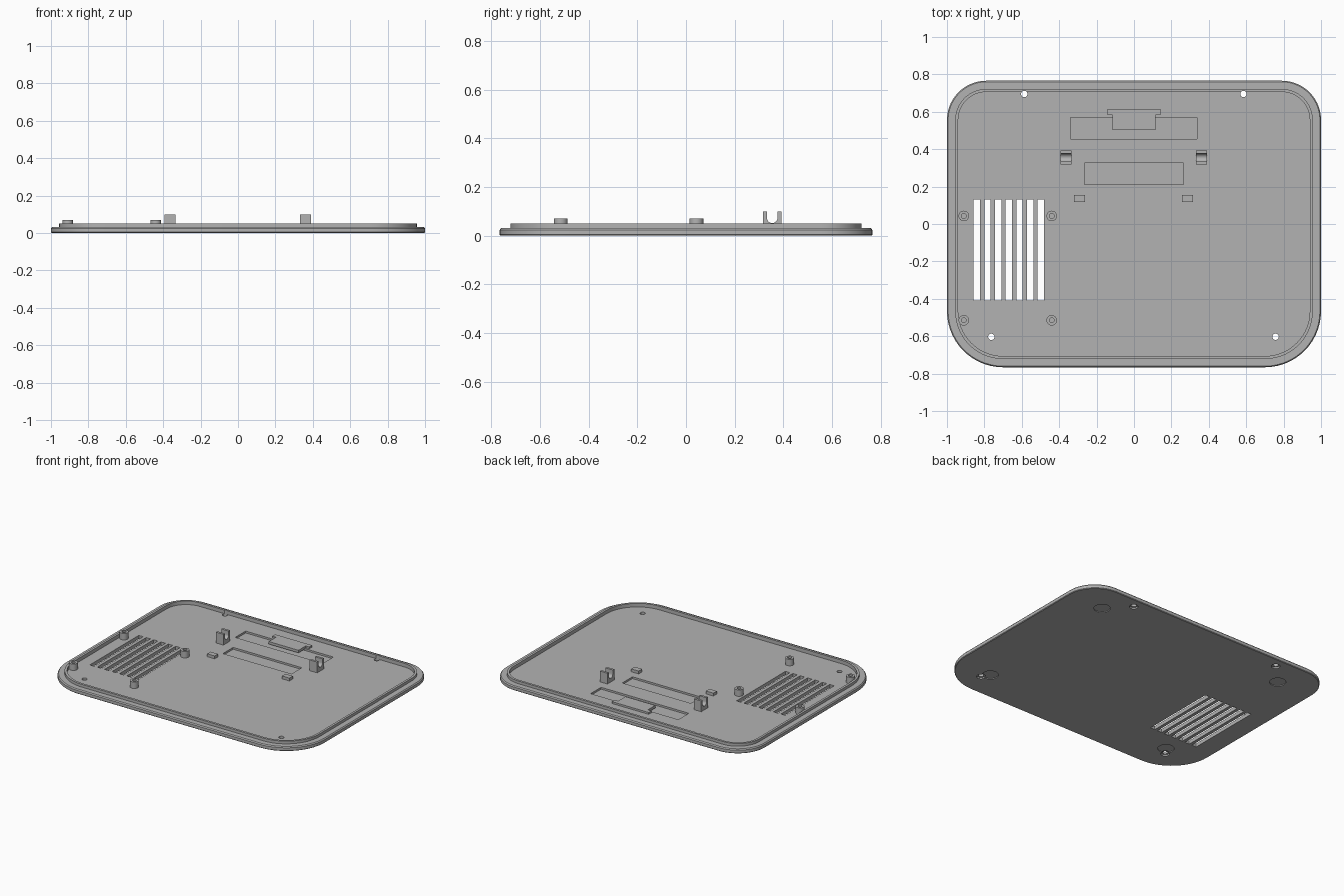
import bpy, bmesh, math
from mathutils import Matrix

cube = bpy.data.objects.get("Cube")
if cube:
    bpy.data.objects.remove(cube)

gray = bpy.data.materials.new("plain gray")
gray.use_nodes = True
colour = (0.45, 0.45, 0.45, 1)
gray.diffuse_color = colour
gray.node_tree.nodes["Principled BSDF"].inputs["Base Color"].default_value = colour

FLOOR, POCKET = 0.025, 0.012
HALF_X, HALF_Y = 1.0, 0.766


def finish(name, bm):
    bmesh.ops.recalc_face_normals(bm, faces=bm.faces)
    mesh = bpy.data.meshes.new(name)
    bm.to_mesh(mesh)
    bm.free()
    mesh.materials.append(gray)
    obj = bpy.data.objects.new(name, mesh)
    bpy.context.collection.objects.link(obj)
    return obj


def add_box(bm, x0, x1, y0, y1, z0, z1):
    m = (Matrix.Translation(((x0 + x1) / 2, (y0 + y1) / 2, (z0 + z1) / 2))
         @ Matrix.Diagonal((x1 - x0, y1 - y0, z1 - z0, 1)))
    bmesh.ops.create_cube(bm, size=1, matrix=m)


def add_cylinder(bm, x, y, r, z0, z1, sides=32):
    bmesh.ops.create_cone(bm, cap_ends=True, segments=sides, radius1=r, radius2=r,
                          depth=z1 - z0, matrix=Matrix.Translation((x, y, (z0 + z1) / 2)))


def box(name, *size):
    bm = bmesh.new()
    add_box(bm, *size)
    return finish(name, bm)


def extrude(name, outline, direction):
    """Prism from a closed outline of 3D points."""
    bm = bmesh.new()
    face = bm.faces.new([bm.verts.new(p) for p in outline])
    geom = bmesh.ops.extrude_face_region(bm, geom=[face])["geom"]
    bmesh.ops.translate(bm, vec=direction,
                        verts=[g for g in geom if isinstance(g, bmesh.types.BMVert)])
    return finish(name, bm)


def smooth(obj):
    bpy.ops.object.select_all(action='DESELECT')
    obj.select_set(True)
    bpy.context.view_layer.objects.active = obj
    bpy.ops.object.shade_smooth_by_angle(angle=math.radians(30))


def cut(obj, bm):
    cutter = finish("cutter", bm)
    cutter.hide_render = True
    mod = obj.modifiers.new("cut", 'BOOLEAN')
    mod.operation, mod.solver, mod.object = 'DIFFERENCE', 'EXACT', cutter
    bpy.context.view_layer.objects.active = obj
    bpy.ops.object.modifier_apply(modifier=mod.name)
    bpy.data.objects.remove(cutter)


def rounded_loop(bm, inset, z, steps=14):
    """Rounded rectangle, with wider corners at the front."""
    verts = []
    for k, (sx, sy) in enumerate(((1, 1), (-1, 1), (-1, -1), (1, -1))):
        radius = 0.21 if sy > 0 else 0.3
        for i in range(steps + 1):
            a = math.pi / 2 * (k + i / steps)
            verts.append(bm.verts.new((sx * (HALF_X - radius) + (radius - inset) * math.cos(a),
                                       sy * (HALF_Y - radius) + (radius - inset) * math.sin(a), z)))
    return verts


# Tray: base edge, shoulder, raised lip and sunken floor
bm = bmesh.new()
profile = [(0.004, 0), (0, 0.004), (0, 0.024), (0.006, 0.031), (0.044, 0.031),
           (0.044, 0.05), (0.06, 0.05), (0.06, FLOOR)]
loops = [rounded_loop(bm, *p) for p in profile]
for low, high in zip(loops, loops[1:]):
    for i in range(len(low)):
        j = (i + 1) % len(low)
        bm.faces.new((low[i], low[j], high[j], high[i]))
bm.faces.new(loops[0])
bm.faces.new(loops[-1])
tray = finish("tray", bm)

# Vent slots and floor pockets
bm = bmesh.new()
for i in range(7):
    x = -0.857 + i * 0.057
    add_box(bm, x, x + 0.034, -0.41, 0.13, -0.1, 0.1)
add_box(bm, -0.34, 0.337, 0.455, 0.57, POCKET, 0.1)
add_box(bm, -0.265, 0.265, 0.212, 0.325, POCKET, 0.1)
cut(tray, bm)

# Screw holes, counterbored from underneath
holes = [(-0.587, 0.695), (0.585, 0.695), (-0.763, -0.603), (0.757, -0.603)]
for r, z0, z1 in ((0.017, -0.1, 0.1), (0.028, -0.1, 0.01)):
    bm = bmesh.new()
    for x, y in holes:
        add_cylinder(bm, x, y, r, z0, z1)
    cut(tray, bm)

# Shallow round foot recesses in the underside
bm = bmesh.new()
for sx in (-1, 1):
    for sy in (-1, 1):
        add_cylinder(bm, sx * 0.725, sy * 0.55, 0.052, -0.1, 0.005, 40)
cut(tray, bm)
smooth(tray)

# Hollow screw bosses around the vent
for x, side in ((-0.91, "right"), (-0.44, "left")):
    for y, end in ((0.043, "back"), (-0.515, "front")):
        bm = bmesh.new()
        add_cylinder(bm, x, y, 0.028, FLOOR - 0.004, 0.07)
        boss = finish(f"boss_{end}_{side}", bm)
        bm = bmesh.new()
        add_cylinder(bm, x, y, 0.013, FLOOR, 0.1, 24)
        cut(boss, bm)
        smooth(boss)

# U-shaped cradles and small stop blocks
y0, y1, top, wall = 0.317, 0.392, 0.1, 0.016
radius = (y1 - y0) / 2 - wall
arc = [math.pi * i / 12 for i in range(13)]
notch = [((y0 + y1) / 2 + radius * math.cos(a), 0.073 - radius * math.sin(a)) for a in arc]
section = ([(y0, FLOOR - 0.004), (y1, FLOOR - 0.004), (y1, top), (y1 - wall, top)]
           + notch + [(y0 + wall, top), (y0, top)])
for side, cradle_x, block_x in (("right", -0.392, -0.32), ("left", 0.332, 0.257)):
    cradle = extrude(f"cradle_{side}", [(cradle_x, y, z) for y, z in section], (0.057, 0, 0))
    smooth(cradle)
    box(f"stop_block_{side}", block_x, block_x + 0.058, 0.117, 0.155, FLOOR - 0.004, 0.045)

# T-shaped latch tab reaching over the long pocket
half = [(0.115, 0.503), (0.115, 0.583), (0.142, 0.583), (0.142, 0.614)]
outline = half + [(-x, y) for x, y in reversed(half)]
extrude("latch_tab", [(x, y, FLOOR - 0.005) for x, y in outline], (0, 0, 0.018))
